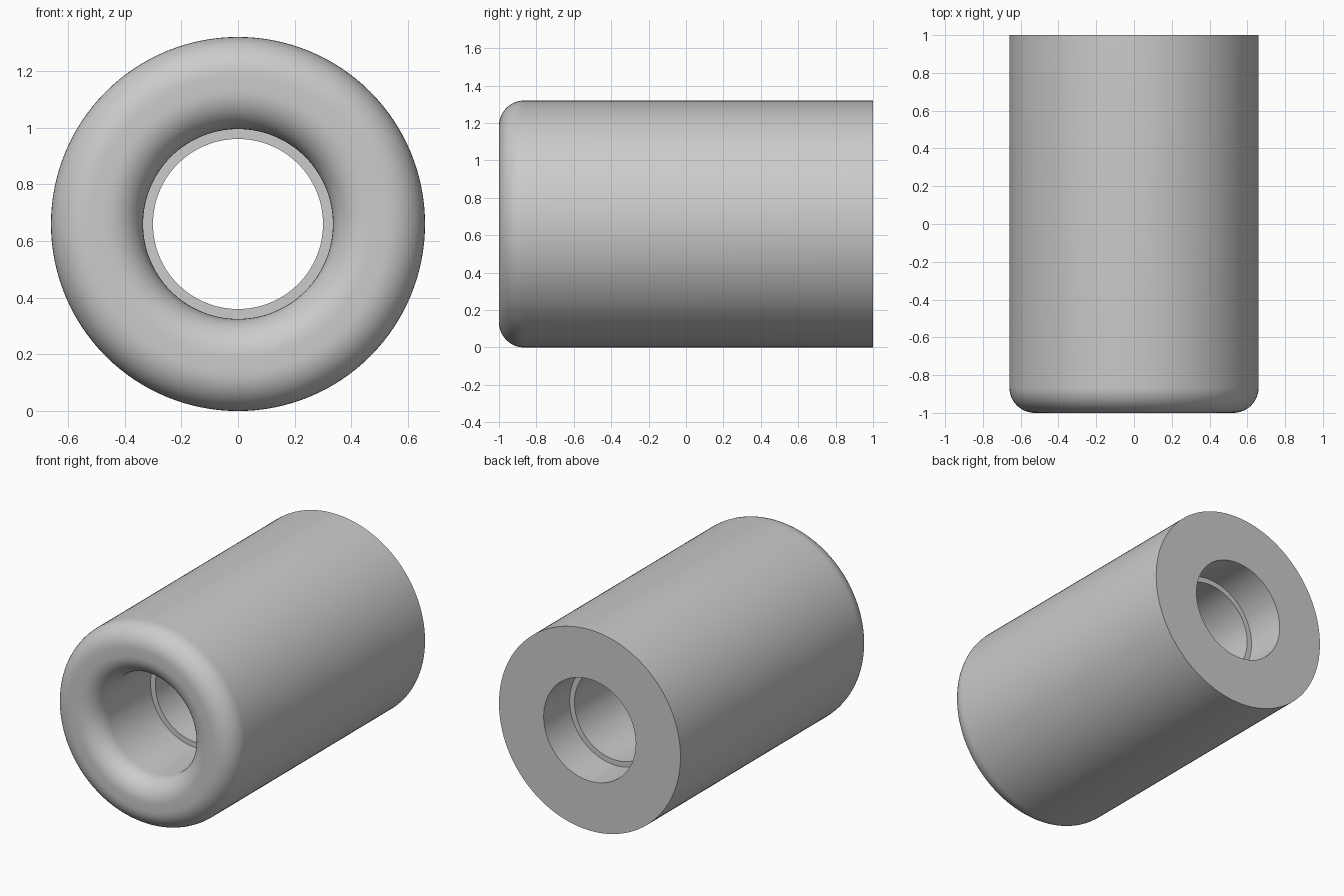
import bpy, bmesh, math

if "Cube" in bpy.data.objects:
    bpy.data.objects.remove(bpy.data.objects["Cube"])

OUTER, BORE, NECK = 0.66, 0.335, 0.30   # radii
FRONT, BACK = -1.0, 1.0                 # ends along y
NECK_FRONT, NECK_BACK = -0.43, 0.73     # narrowed stretch of the bore
ROUND = 0.135                           # rounding of the front rim
SEGMENTS, STEPS = 128, 12


def fillet(r, y, start, end):
    """Quarter-circle (radius, y) points around a centre."""
    pts = []
    for i in range(STEPS + 1):
        a = math.radians(start + (end - start) * i / STEPS)
        pts.append((r + ROUND * math.cos(a), y + ROUND * math.sin(a)))
    return pts


# Closed cross-section: outer wall, rounded front rim, stepped bore
profile = [(OUTER, BACK)]
profile += fillet(OUTER - ROUND, FRONT + ROUND, 0, -90)
profile += fillet(BORE + ROUND, FRONT + ROUND, -90, -180)
profile += [(BORE, NECK_FRONT), (NECK, NECK_FRONT),
            (NECK, NECK_BACK), (BORE, NECK_BACK), (BORE, BACK)]

# Revolve the section around the y axis
bm = bmesh.new()
rings = []
for s in range(SEGMENTS):
    a = 2 * math.pi * s / SEGMENTS
    rings.append([bm.verts.new((r * math.cos(a), y, OUTER + r * math.sin(a)))
                  for r, y in profile])
n = len(profile)
for s in range(SEGMENTS):
    p, q = rings[s], rings[(s + 1) % SEGMENTS]
    for i in range(n):
        j = (i + 1) % n
        bm.faces.new((p[i], p[j], q[j], q[i]))
bmesh.ops.recalc_face_normals(bm, faces=bm.faces)

mesh = bpy.data.meshes.new("bushing")
bm.to_mesh(mesh)
bm.free()
bushing = bpy.data.objects.new("bushing", mesh)
bpy.context.collection.objects.link(bushing)

# Plain grey
grey = bpy.data.materials.new("light grey")
grey.diffuse_color = (0.6, 0.6, 0.6, 1)
grey.use_nodes = True
grey.node_tree.nodes["Principled BSDF"].inputs["Base Color"].default_value = grey.diffuse_color
mesh.materials.append(grey)

# Smooth walls, sharp steps
bpy.context.view_layer.objects.active = bushing
bushing.select_set(True)
bpy.ops.object.shade_smooth_by_angle(angle=math.radians(30))
